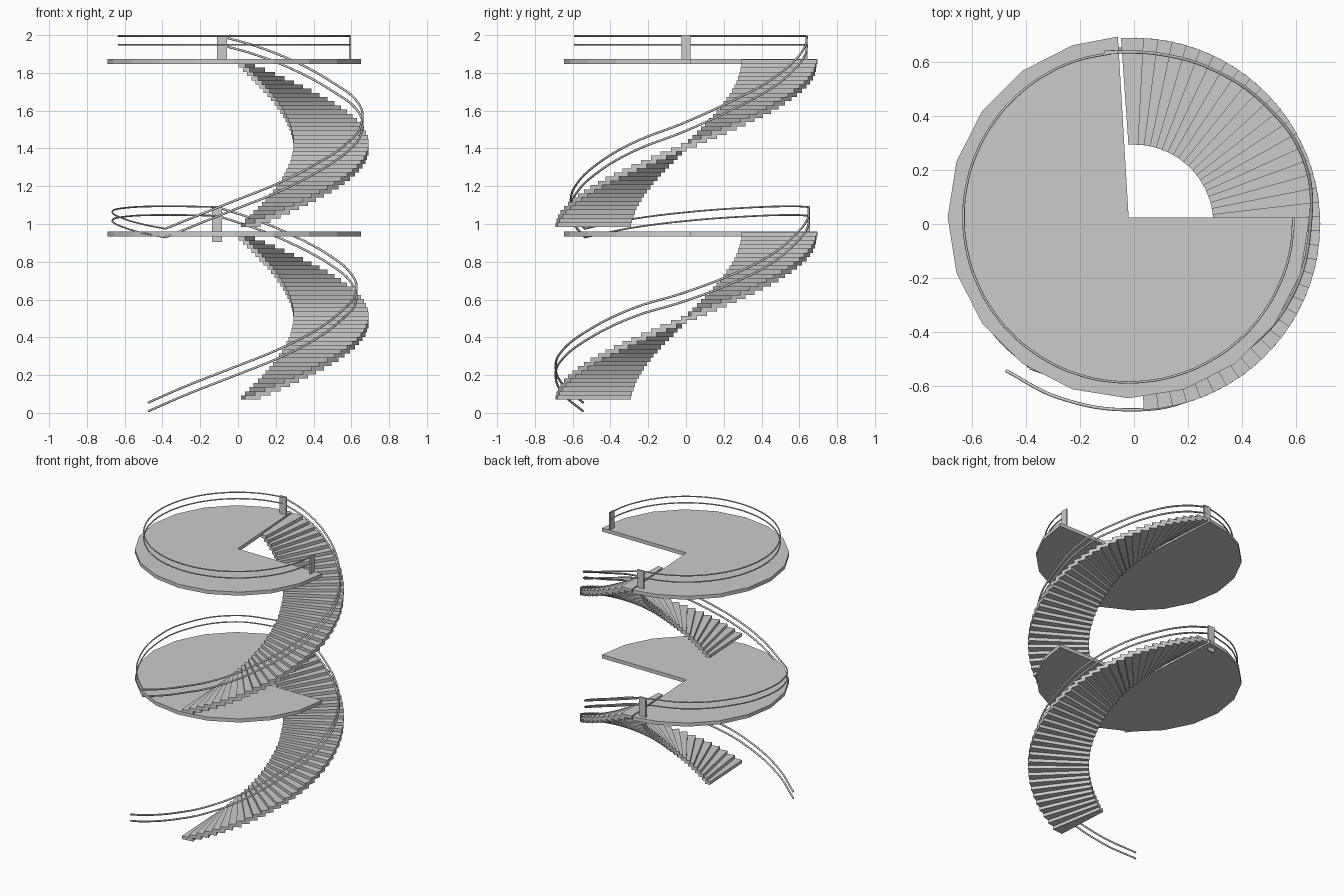
import bpy
from math import sin, cos, radians

if "Cube" in bpy.data.objects:
    bpy.data.objects.remove(bpy.data.objects["Cube"])


def prism(name, outline, z0, z1):
    """Extrude a flat outline between two heights."""
    n = len(outline)
    verts = [(x, y, z) for z in (z0, z1) for x, y in outline]
    faces = [tuple(reversed(range(n))), tuple(range(n, 2 * n))]
    faces += [(i, (i + 1) % n, n + (i + 1) % n, n + i) for i in range(n)]
    me = bpy.data.meshes.new(name)
    me.from_pydata(verts, [], faces)
    ob = bpy.data.objects.new(name, me)
    bpy.context.collection.objects.link(ob)
    return ob


def polar(r, deg, cx=0.0, cy=0.0):
    return cx + r * cos(radians(deg)), cy + r * sin(radians(deg))


def rail(name, pts, drop, radius):
    """Smooth round bar through the points, lowered by drop."""
    cu = bpy.data.curves.new(name, 'CURVE')
    cu.dimensions = '3D'
    cu.bevel_depth = radius
    cu.bevel_resolution = 2
    cu.resolution_u = 8
    cu.use_fill_caps = True
    sp = cu.splines.new('BEZIER')
    sp.bezier_points.add(len(pts) - 1)
    for bp, (x, y, z) in zip(sp.bezier_points, pts):
        bp.co = (x, y, z - drop)
        bp.handle_left_type = bp.handle_right_type = 'AUTO'
    bpy.context.collection.objects.link(bpy.data.objects.new(name, cu))


def post(name, x, y, z0, z1, sx, sy):
    prism(name, [(x - sx, y - sy), (x + sx, y - sy), (x + sx, y + sy), (x - sx, y + sy)], z0, z1)


CX, CY = -0.02, 0.025
STEPS, RISE, FLOOR = 40, 0.0222, 0.914

for floor, label in enumerate(("lower", "upper")):
    base = floor * FLOOR
    # Winding flight of overlapping wedge treads
    for i in range(STEPS):
        a = -87 + 174 * i / (STEPS - 1)
        b = a + 7
        z = base + 0.07 + i * RISE
        prism(f"{label}_step_{i + 1}",
              [polar(0.295, a), polar(0.692, a), polar(0.692, b), polar(0.295, b)],
              z, z + RISE)
    # Twenty-sided landing with the stairwell quarter left open
    angles = [93.4] + list(range(108, 361, 18))
    prism(f"{label}_landing", [(CX, CY)] + [polar(0.672, a, CX, CY) for a in angles],
          base + 0.934, base + 0.96)

# Stair and landing handrails (upper bar of each pair)
lower_stair = [(-.475, -.545, .055), (-.28, -.645, .14), (0, -.69, .25), (.2, -.655, .33),
               (.4, -.53, .43), (.56, -.29, .55), (.625, 0, .64), (.6, .25, .735),
               (.49, .44, .83), (.3, .57, .935), (.1, .64, 1.02), (-.11, .65, 1.09)]
lower_ring = [(-.11, .65, 1.09), (-.4, .54, 1.094), (-.6, .3, 1.085), (-.665, .03, 1.065),
              (-.61, -.26, 1.03), (-.51, -.42, 1.0), (-.385, -.535, .975)]
upper_stair = [(-.385, -.535, .975), (-.2, -.595, 1.05), (0, -.61, 1.13), (.2, -.58, 1.21),
               (.4, -.48, 1.31), (.58, -.28, 1.43), (.655, 0, 1.54), (.63, .24, 1.65),
               (.5, .43, 1.75), (.3, .57, 1.86), (.1, .63, 1.94), (-.085, .64, 1.993)]
upper_ring = [(*polar(0.613, a, CX, CY), 1.995) for a in range(96, 361, 12)]

for name, pts, radius in (("lower_stair_rail", lower_stair, 0.006),
                          ("lower_landing_rail", lower_ring, 0.0045),
                          ("upper_stair_rail", upper_stair, 0.006),
                          ("upper_landing_rail", upper_ring, 0.0045)):
    for k, drop in enumerate((0, 0.046)):
        rail(f"{name}_{k + 1}", pts, drop, radius)

# Rail posts
post("lower_post", -0.112, 0.65, 0.905, 1.095, 0.026, 0.006)
post("upper_post", -0.085, 0.638, 1.85, 2.0, 0.026, 0.006)
post("upper_end_post", 0.593, 0.0, 1.87, 2.0, 0.005, 0.025)
